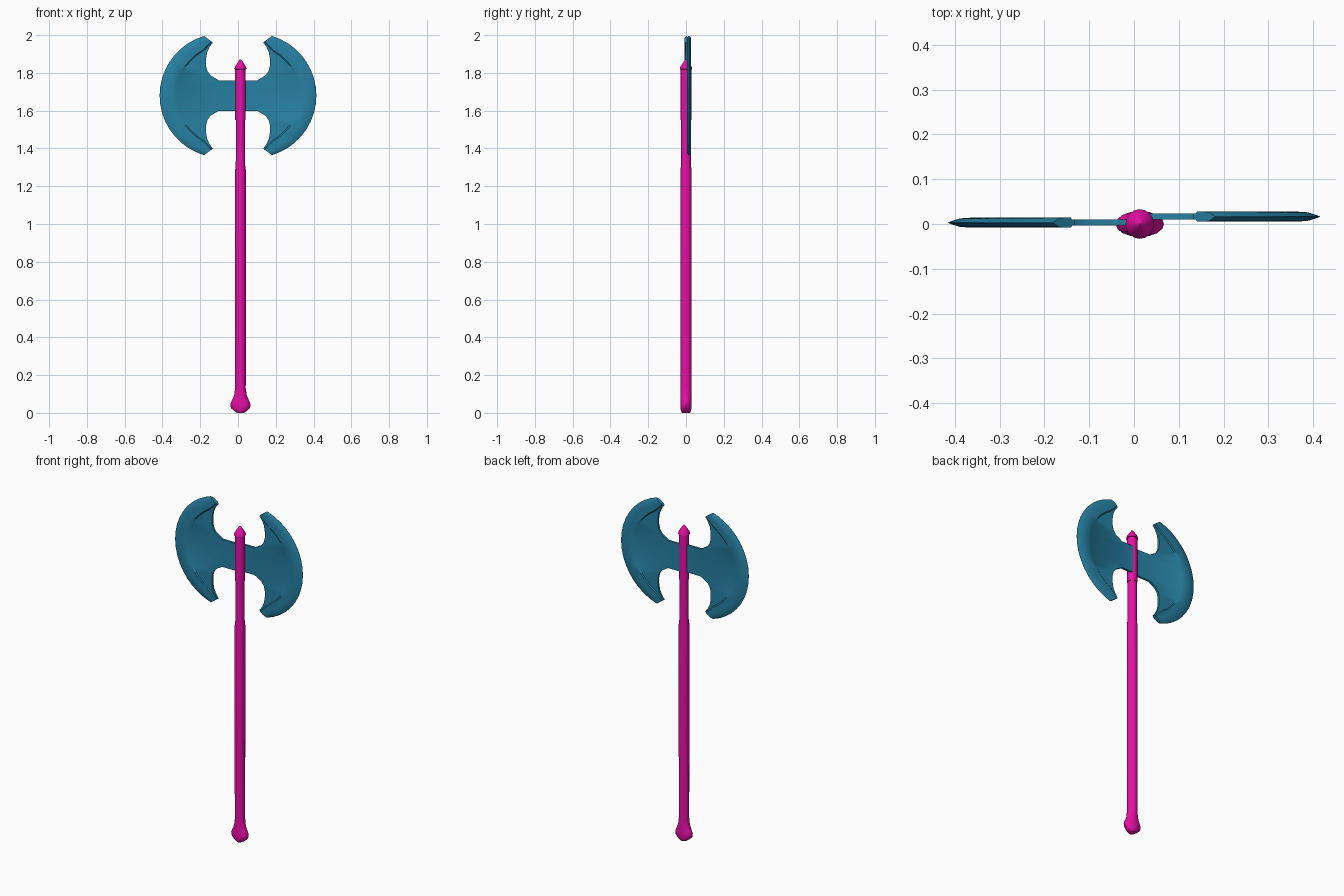
import bpy, bmesh, math

if "Cube" in bpy.data.objects:
    bpy.data.objects.remove(bpy.data.objects["Cube"])

def material(name, color):
    m = bpy.data.materials.new(name)
    m.diffuse_color = color
    m.use_nodes = True
    m.node_tree.nodes["Principled BSDF"].inputs["Base Color"].default_value = m.diffuse_color
    return m

BLUE = material("steel_blue", (0.02, 0.22, 0.37, 1))
PINK = material("hot_pink", (0.80, 0.005, 0.38, 1))
CX = 0.013          # shaft axis
CZ = 1.68           # blade centre height

def finish(name, bm, mat):
    bmesh.ops.remove_doubles(bm, verts=bm.verts, dist=1e-5)
    bmesh.ops.recalc_face_normals(bm, faces=bm.faces)
    me = bpy.data.meshes.new(name)
    bm.to_mesh(me)
    bm.free()
    me.materials.append(mat)
    ob = bpy.data.objects.new(name, me)
    bpy.context.collection.objects.link(ob)
    bpy.ops.object.select_all(action='DESELECT')
    ob.select_set(True)
    bpy.context.view_layer.objects.active = ob
    bpy.ops.object.shade_smooth_by_angle(angle=math.radians(35))
    return ob

def loft(name, rings, sides=16):
    """Elliptical rings (z, rx, ry) stacked along the shaft axis."""
    bm = bmesh.new()
    loops = []
    for z, rx, ry in rings:
        loops.append([bm.verts.new((CX + rx * math.cos(2 * math.pi * i / sides),
                                    ry * math.sin(2 * math.pi * i / sides), z))
                      for i in range(sides)])
    for a, b in zip(loops, loops[1:]):
        for i in range(sides):
            j = (i + 1) % sides
            bm.faces.new((a[i], a[j], b[j], b[i]))
    bm.faces.new(loops[0])
    bm.faces.new(loops[-1])
    return finish(name, bm, PINK)

# Shaft with flattened, flared pommel
loft("shaft", [(0.0, 0.018, 0.020), (0.008, 0.030, 0.026), (0.025, 0.050, 0.029),
               (0.045, 0.054, 0.029), (0.065, 0.046, 0.029), (0.09, 0.034, 0.029),
               (0.13, 0.028, 0.029), (0.65, 0.029, 0.029), (1.28, 0.029, 0.029),
               (1.31, 0.025, 0.027), (1.56, 0.024, 0.026)])
# Socket holding the blades
loft("socket", [(1.55, 0.028, 0.028), (1.83, 0.028, 0.028)])
# Pointed cap
loft("cap", [(1.818, 0.027, 0.028), (1.82, 0.032, 0.033), (1.832, 0.029, 0.030),
             (1.855, 0.015, 0.015), (1.868, 0.006, 0.006), (1.872, 0.001, 0.001)])

# Inner outline of a blade, from horn down to the bridge (x, height above centre)
INNER = [(0.133, 0.281), (0.150, 0.258), (0.163, 0.230), (0.169, 0.195), (0.169, 0.158),
         (0.162, 0.130), (0.147, 0.108), (0.102, 0.081), (0.0, 0.081)]
# Cross-section of a blade: distance from the edge, half thickness
SECTION = [(0.0, 0.0005), (0.012, 0.0050), (0.027, 0.0095), (0.050, 0.011),
           (0.085, 0.011), (0.092, 0.0065)]

def blade(name, side, y):
    inner = INNER + [(0.0, 0.0)] + [(x, -z) for x, z in reversed(INNER)]
    n = len(inner) - 1
    horn = math.atan2(0.315, 0.094)
    bm = bmesh.new()
    rows = []
    for k, (ix, iz) in enumerate(inner):
        a = horn * (1 - 2 * k / n)
        ox, oz = 0.086 + 0.329 * math.cos(a), 0.329 * math.sin(a)
        length = math.hypot(ix - ox, iz - oz)
        scale = min(1.0, 0.9 * length / SECTION[-1][0])
        cols = [(d * scale / length, h) for d, h in SECTION] + [(1.0, 0.0065)]
        pts = [(ox + (ix - ox) * f, oz + (iz - oz) * f, h) for f, h in cols]
        rows.append([[bm.verts.new((side * px + (CX if px == 0 else 0), y + s * h, CZ + pz))
                      for px, pz, h in pts] for s in (-1, 1)])
    m = len(SECTION) + 1
    for r, q in zip(rows, rows[1:]):
        for s in (0, 1):
            for c in range(m - 1):
                bm.faces.new((r[s][c], r[s][c + 1], q[s][c + 1], q[s][c]))
        for c in (0, m - 1):
            bm.faces.new((r[0][c], r[1][c], q[1][c], q[0][c]))
    # Horn end faces
    for r in (rows[0], rows[-1]):
        bm.faces.new(r[0] + r[1][::-1])
    return finish(name, bm, BLUE)

blade("left_blade", -1, 0.003)
blade("right_blade", 1, 0.0165)
